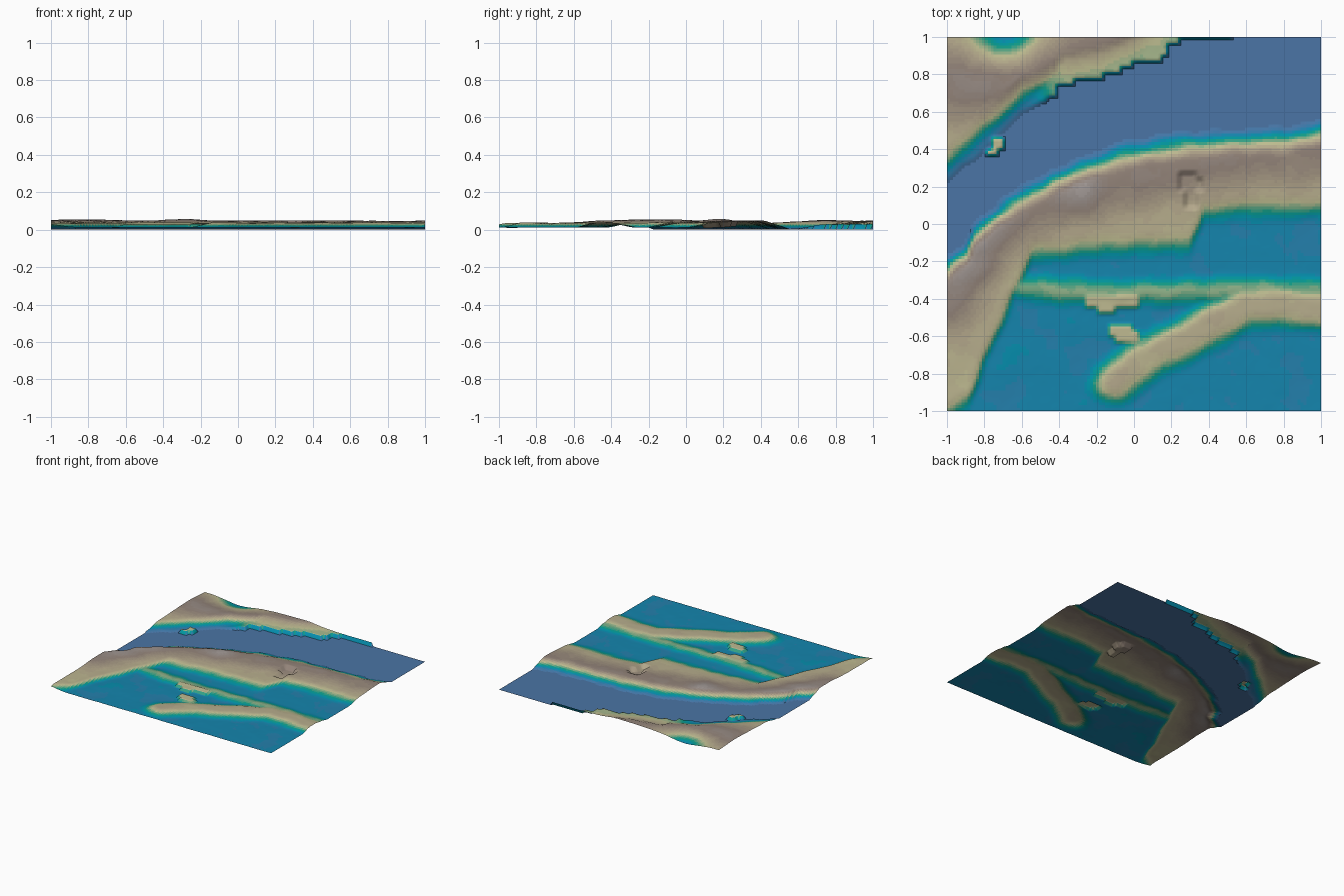
import bpy, bmesh, math
from mathutils import Vector, noise

if "Cube" in bpy.data.objects:
    bpy.data.objects.remove(bpy.data.objects["Cube"])

N = 128                # grid cells per side
CELL = 2 / 64          # block size of the stepped cliffs

# outlines as (x, y) points: river banks and the inland foot of the main ridge
NORTH = [(-1, .22), (-.85, .36), (-.75, .45), (-.6, .6), (-.42, .69), (-.4, .74), (-.2, .77),
         (0, .85), (.15, .88), (.18, .96), (.3, .98), (.5, .99), (.55, 1.05), (1, 1.2)]
SOUTH = [(-1, -.18), (-.9, -.1), (-.85, 0), (-.7, .13), (-.5, .26), (-.3, .34), (-.1, .42),
         (.2, .48), (.5, .5), (.8, .51), (1, .55)]
FOOT = [(-1, -1.1), (-.88, -1.02), (-.8, -.8), (-.7, -.58), (-.62, -.4), (-.55, -.24), (-.3, -.22),
        (0, -.2), (.3, -.19), (.37, -.02), (.6, 0), (1, 0)]
# centre lines of the ridges
MAIN = [(-1, -.42), (-.88, -.2), (-.75, 0), (-.4, .14), (0, .25), (.5, .35), (1, .4)]
SOUTHEAST = [(-.1, -.84), (.05, -.72), (.3, -.6), (.6, -.44), (.8, -.43), (1, -.45)]
THIN = [(-.6, -.34), (-.2, -.37), (.1, -.37), (.5, -.35), (1, -.36)]
UPLAND = [(-1, .75), (-.85, .75), (-.5, .82), (-.3, .87), (-.05, .97)]

# stepped pit and islets as boxes (x0, x1, y0, y1)
PIT = [(.23, .32, .17, .26), (.27, .34, .09, .17), (.32, .37, .16, .22)]
ISLETS = [(-.25, -.12, -.44, -.38), (-.2, -.1, -.48, -.42), (-.1, 0, -.44, -.39),
          (-.15, -.02, -.6, -.54), (-.1, 0, -.65, -.58), (-.8, -.73, .35, .4), (-.76, -.71, .38, .44)]


def lerp_line(pts, x):
    for (x0, y0), (x1, y1) in zip(pts, pts[1:]):
        if x <= x1:
            return y0 + (y1 - y0) * (x - x0) / (x1 - x0)
    return pts[-1][1]


def step(d, width):
    t = max(0, min(1, d / width))
    return t * t * (3 - 2 * t)


def dist(pts, x, y):
    p, best = Vector((x, y)), 9
    for a, b in zip(pts, pts[1:]):
        a, b = Vector(a), Vector(b)
        ab = b - a
        t = max(0, min(1, (p - a).dot(ab) / ab.length_squared))
        best = min(best, (p - a - ab * t).length)
    return best


def bump(x, y, cx, cy, r):
    return math.exp(-((x - cx) ** 2 + (y - cy) ** 2) / (r * r))


def snap(v):
    return max(-1, min(1, math.floor((v + 1) / CELL + 1e-4) * CELL - 1))


def inside(boxes, x, y):
    x, y = snap(x), snap(y)
    return any(a <= x <= b and c <= y <= d for a, b, c, d in boxes)


def terrain(x, y):
    """Returns (height, height used for the colour)."""
    n = noise.fractal(Vector((x * 5, y * 5, 3)), .8, 2, 4)
    wx, wy = x + .012 * n, y + .018 * noise.noise(Vector((x * 9, y * 9, 8)))
    islet = inside(ISLETS, x, y)
    south = lerp_line(SOUTH, wx) - wy
    sx, sy = (snap(x), snap(y)) if x > -.45 else (wx, wy)
    north = sy - lerp_line(NORTH, sx)
    if south < 0 and north < 0:
        return (.026, .034) if islet else (0, 0)
    if north >= 0:
        cliff = step(x + .6, .25)
        h = .008 + .029 * max(step(north, .2), .72 * cliff)
        h += .014 * math.exp(-(dist(UPLAND, x, y) / .17) ** 2) * step(north, .2)
        h -= .032 * bump(x, y, -.68, 1.06, .17)
    else:
        plateau = step(south, .15) * step(wy - lerp_line(FOOT, wx), .16)
        core = math.exp(-(dist(MAIN, x, y) / .16) ** 2)
        h = .012 + plateau * (.024 + .013 * core)
        for cx, cy, r in ((-.9, -.22, .14), (-.78, -.02, .12), (-.3, .19, .13)):
            h += .007 * bump(x, y, cx, cy, r) * plateau
        h = max(h, .012 + .025 * (1 - step(dist(SOUTHEAST, wx, wy) - .03, .13)))
        h = max(h, .012 + .016 * (1 - step(dist(THIN, wx, wy), .1)))
        h *= step(south + .03, .07)
    h = max(.001, h + n * (.0025 if h > .02 else .0018))
    if islet:
        return max(h, .022) + .008, max(h, .034)
    return (max(.006, h - .03), h) if inside(PIT, x, y) else (h, h)


# height colours: (height, r, g, b)
RAMP = [(0, 76, 116, 164), (.008, 60, 120, 168), (.012, 30, 130, 172), (.016, 0, 148, 170),
        (.021, 20, 155, 135), (.026, 110, 168, 130), (.032, 192, 190, 145), (.039, 178, 166, 138),
        (.048, 145, 130, 120), (.055, 155, 146, 142), (.062, 185, 178, 176)]
BANDS = 36


def ramp_material(i):
    h = .062 * i / (BANDS - 1)
    rgb = [lerp_line([(r[0], r[k]) for r in RAMP], h) / 255 for k in (1, 2, 3)]
    mat = bpy.data.materials.new("height_colour_%02d" % i)
    mat.diffuse_color = [c ** 2.2 for c in rgb] + [1]
    mat.use_nodes = True
    mat.node_tree.nodes["Principled BSDF"].inputs["Base Color"].default_value = mat.diffuse_color
    return mat


MATS = [ramp_material(i) for i in range(BANDS)]
GRID = [[terrain(2 * i / N - 1, 2 * j / N - 1) for i in range(N + 1)] for j in range(N + 1)]


def build(name, water):
    bm = bmesh.new()
    verts = {}

    def vert(i, j):
        if (i, j) not in verts:
            verts[i, j] = bm.verts.new((2 * i / N - 1, 2 * j / N - 1, GRID[j][i][0]))
        return verts[i, j]

    for j in range(N):
        for i in range(N):
            ids = [(i, j), (i + 1, j), (i + 1, j + 1), (i, j + 1)]
            if all(GRID[b][a][0] == 0 for a, b in ids) != water:
                continue
            face = bm.faces.new([vert(*k) for k in ids])
            face.smooth = True
            tone = sum(GRID[b][a][1] for a, b in ids) / 4
            face.material_index = max(0, min(BANDS - 1, round(tone / .062 * (BANDS - 1))))
    mesh = bpy.data.meshes.new(name)
    bm.to_mesh(mesh)
    bm.free()
    for m in MATS:
        mesh.materials.append(m)
    bpy.context.collection.objects.link(bpy.data.objects.new(name, mesh))


# hills and basins, then the flat river surface
build("land", False)
build("river", True)
